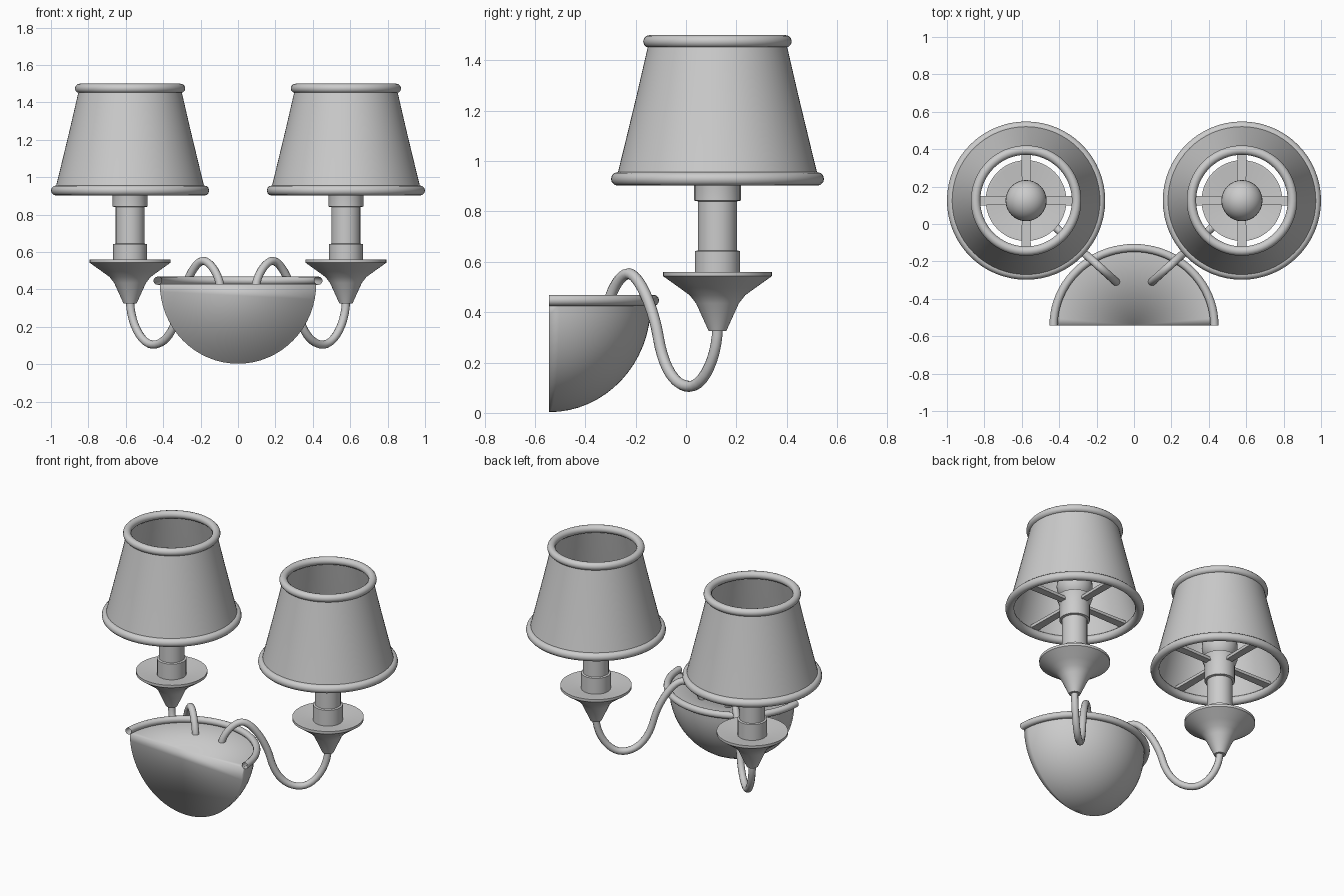
import bpy, bmesh
from math import sin, cos, pi, radians
from mathutils import Vector

if "Cube" in bpy.data.objects:
    bpy.data.objects.remove(bpy.data.objects["Cube"])

LX, LY = 0.577, 0.125      # lamp axis
BY = -0.543                # wall plane of the bowl
YS = 0.965                 # bowl depth squash


def finish(bm, name, angle=35):
    bmesh.ops.remove_doubles(bm, verts=bm.verts, dist=1e-5)
    bmesh.ops.recalc_face_normals(bm, faces=bm.faces)
    me = bpy.data.meshes.new(name)
    bm.to_mesh(me)
    bm.free()
    ob = bpy.data.objects.new(name, me)
    bpy.context.collection.objects.link(ob)
    bpy.ops.object.select_all(action='DESELECT')
    ob.select_set(True)
    bpy.context.view_layer.objects.active = ob
    bpy.ops.object.shade_smooth_by_angle(angle=radians(angle))
    return ob


def lathe(name, profile, loc, sweep=2 * pi, steps=48, closed=False, ys=1.0):
    """Revolve an (r, z) profile around z."""
    bm = bmesh.new()
    vs = [bm.verts.new((r, 0, z)) for r, z in profile]
    pairs = list(zip(vs, vs[1:])) + ([(vs[-1], vs[0])] if closed else [])
    es = [bm.edges.new(p) for p in pairs]
    bmesh.ops.spin(bm, geom=vs + es, cent=(0, 0, 0), axis=(0, 0, 1),
                   angle=sweep, steps=steps)
    for v in bm.verts:
        v.co = Vector((v.co.x, v.co.y * ys, v.co.z)) + Vector(loc)
    return finish(bm, name)


def ring(r, z, t, n=12):
    return [(r + t * cos(2 * pi * i / n), z + t * sin(2 * pi * i / n)) for i in range(n)]


# Half bowl wall plate: quarter sphere, top lid, flat wall face
arc = [(0.418 * sin(a), 0.43 - 0.427 * cos(a)) for a in [pi / 2 * i / 16 for i in range(17)]]
bowl = lathe("wall_bowl", arc + [(0, 0.43)], (0, BY, 0), pi, 32, ys=YS)
bm = bmesh.new()
bm.from_mesh(bowl.data)
bmesh.ops.holes_fill(bm, edges=[e for e in bm.edges if e.is_boundary], sides=0)
bm.to_mesh(bowl.data)
bm.free()
rim = lathe("bowl_rim", ring(0.43, 0.447, 0.022), (0, BY, 0), pi, 40, True, YS)

for side, s in (("left", -1), ("right", 1)):
    c = (s * LX, LY, 0)
    # S-shaped arm, straight in plan
    cu = bpy.data.curves.new(side + "_arm", 'CURVE')
    cu.dimensions = '3D'
    cu.bevel_depth = 0.022
    cu.bevel_resolution = 3
    cu.resolution_u = 10
    cu.use_fill_caps = True
    path = [(0, 0.41, 0, .05), (0.19, 0.553, .09, 0), (0.46, 0.30, .045, -.12),
            (0.745, 0.105, .135, 0), (1, 0.34, 0, .11)]
    sp = cu.splines.new('BEZIER')
    sp.bezier_points.add(len(path) - 1)

    def plan(t, z):
        return Vector((s * (0.095 + 0.482 * t), -0.31 + 0.435 * t, z))
    for p, (t, z, dt, dz) in zip(sp.bezier_points, path):
        p.co = plan(t, z)
        p.handle_left = plan(t - dt, z - dz)
        p.handle_right = plan(t + dt, z + dz)
    arm = bpy.data.objects.new(side + "_arm", cu)
    bpy.context.collection.objects.link(arm)

    # Drip dish on a flared cone
    lathe(side + "_dish", [(0, .325), (.035, .325), (.085, .435), (.11, .467), (.15, .496),
                           (.216, .543), (.216, .56), (.2, .56), (.08, .535), (0, .535)], c)
    # Candle sleeve with two collars
    lathe(side + "_candle", [(.09, .53), (.09, .642), (.078, .645), (.078, .84), (.093, .843),
                             (.093, .95), (.11, 1.0), (0, 1.0)], c, steps=20)
    # Bulb
    lathe(side + "_bulb", [(.11 * sin(pi * i / 16), 1.08 - .11 * cos(pi * i / 16))
                           for i in range(17)], c, steps=32)
    # Four flat spokes carrying the shade
    for k in range(4):
        bm = bmesh.new()
        d = Vector((cos(k * pi / 2), sin(k * pi / 2), 0))
        w = Vector((-d.y, d.x, 0))
        bmesh.ops.create_cube(bm, size=1)
        for v in bm.verts:
            r, h = (.38, .028) if v.co.x > 0 else (.07, .022)
            v.co = Vector(c) + d * r + w * (2 * v.co.y * h) + Vector((0, 0, .96 + v.co.z * .02))
        finish(bm, f"{side}_spoke_{k}")
    # Shade shell with rolled rims
    lathe(side + "_shade", [(.398, .945), (.372, 1.05), (.32, 1.265), (.275, 1.46),
                            (.267, 1.46), (.312, 1.265), (.364, 1.05), (.39, .945)],
          c, steps=64, closed=True)
    lathe(side + "_shade_bottom_rim", ring(.396, .929, .027), c, steps=64, closed=True)
    lathe(side + "_shade_top_rim", ring(.27, 1.475, .025), c, steps=64, closed=True)
